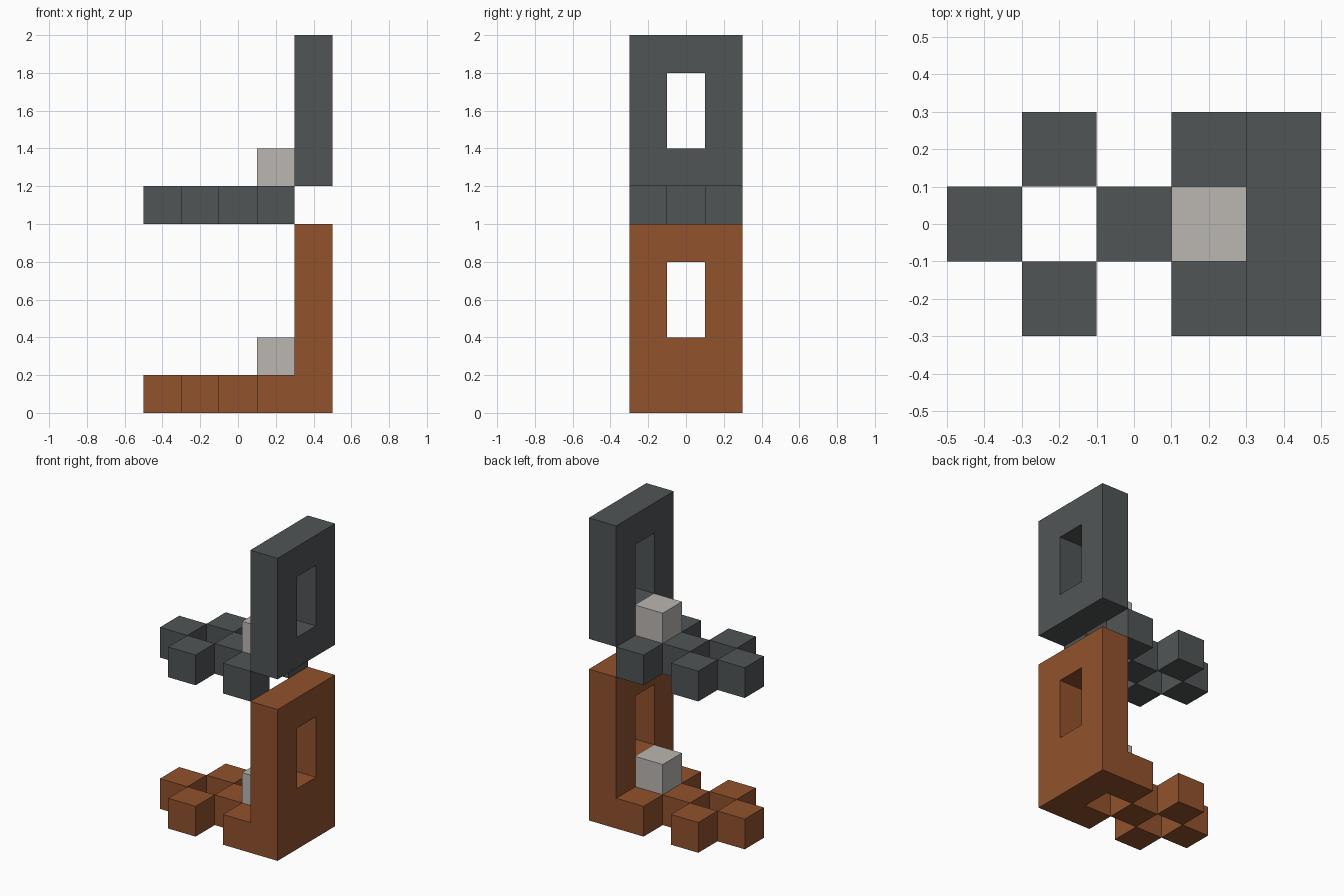
import bpy
import bmesh
from mathutils import Vector
from itertools import product

old = bpy.data.objects.get("Cube")
if old:
    bpy.data.objects.remove(old, do_unlink=True)

UNIT = 0.2
ORIGIN = Vector((-0.5, -0.3, 0))


def material(name, color):
    mat = bpy.data.materials.new(name)
    mat.use_nodes = True
    mat.diffuse_color = (*color, 1)
    mat.node_tree.nodes["Principled BSDF"].inputs["Base Color"].default_value = (*color, 1)
    return mat


brown = material("rust brown", (0.283, 0.084, 0.026))
slate = material("slate grey", (0.082, 0.091, 0.093))
stone = material("pale stone", (0.497, 0.474, 0.445))


def block_part(name, cells, mat):
    """Outer skin of a set of unit blocks, with flat areas merged."""
    bm = bmesh.new()
    verts = {}

    def corner(p):
        key = tuple(round(c) for c in p)
        if key not in verts:
            verts[key] = bm.verts.new(ORIGIN + Vector(key) * UNIT)
        return verts[key]

    for cell in cells:
        for axis, side in product(range(3), (0, 1)):
            step = [0, 0, 0]
            step[axis] = 2 * side - 1
            if tuple(c + s for c, s in zip(cell, step)) in cells:
                continue
            u, v, base = Vector((0, 0, 0)), Vector((0, 0, 0)), Vector(cell)
            u[(axis + 1) % 3] = 1
            v[(axis + 2) % 3] = 1
            base[axis] += side
            loop = [base, base + u, base + u + v, base + v]
            bm.faces.new([corner(p) for p in (loop if side else loop[::-1])])
    bmesh.ops.dissolve_limit(bm, angle_limit=0.01, verts=bm.verts[:], edges=bm.edges[:])
    mesh = bpy.data.meshes.new(name)
    bm.to_mesh(mesh)
    bm.free()
    mesh.materials.append(mat)
    obj = bpy.data.objects.new(name, mesh)
    bpy.context.collection.objects.link(obj)
    return obj


def checker_base(z):
    # alternating blocks: centre, sides, centre, sides
    return {(x, y, z) for x, y in product(range(4), range(3)) if (x + y) % 2 == 1}


def back_panel(z_low, z_high, hole_low):
    # upright slab with a window two blocks tall
    return {(4, y, z) for y, z in product(range(3), range(z_low, z_high))
            if not (y == 1 and hole_low <= z < hole_low + 2)}


# Lower tier: base and back are one piece
block_part("lower_base_and_back", checker_base(0) | back_panel(0, 5, 2), brown)

# Upper tier: base, and back raised one block above it
block_part("upper_base", checker_base(5), slate)
block_part("upper_back", back_panel(6, 10, 7), slate)

# Pale blocks in front of each back
block_part("lower_pale_block", {(3, 1, 1)}, stone)
block_part("upper_pale_block", {(3, 1, 6)}, stone)
